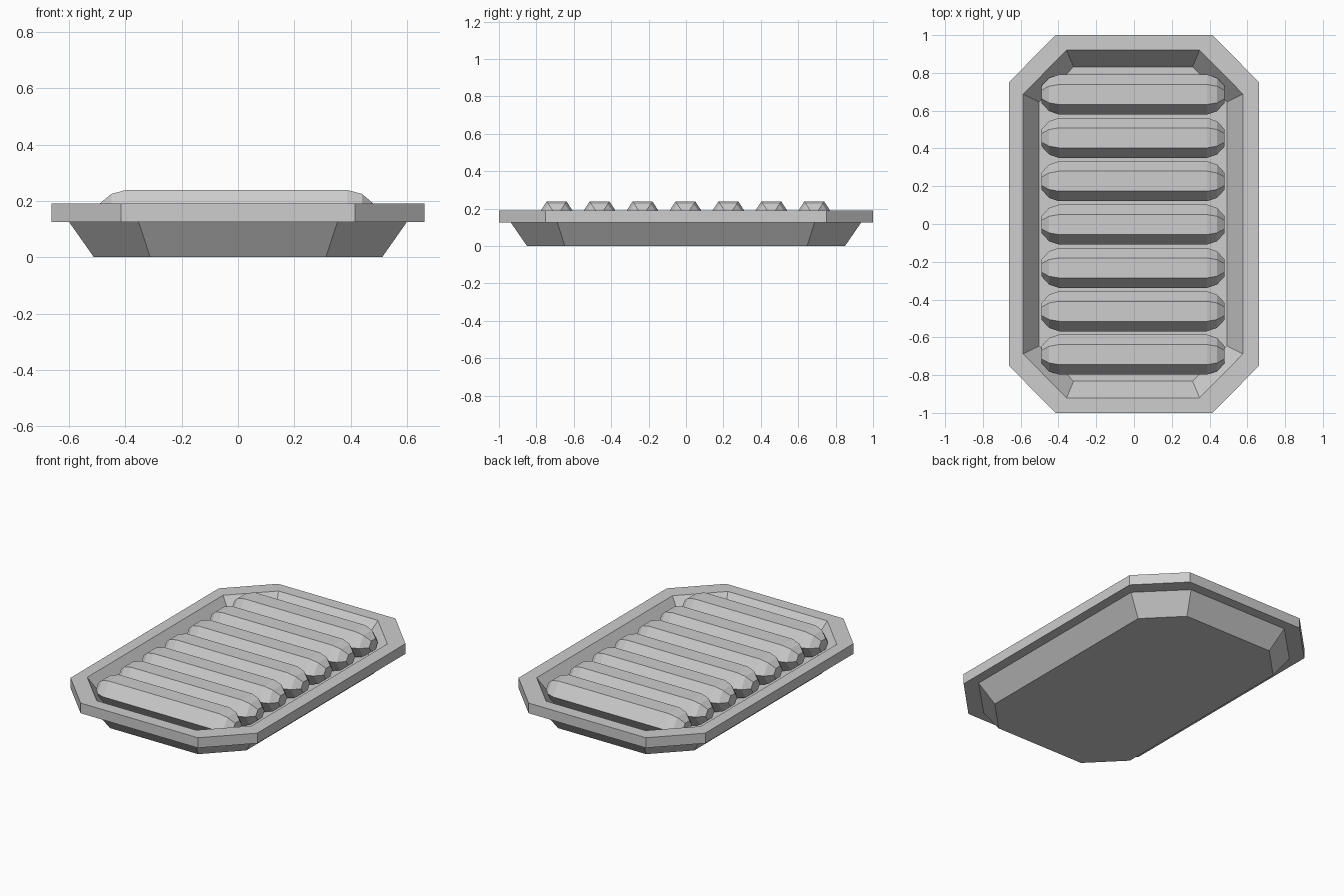
import bpy
import bmesh
from math import cos, sin, radians

old = bpy.data.objects.get("Cube")
if old:
    bpy.data.objects.remove(old, do_unlink=True)

GREY = (0.61, 0.61, 0.61, 1.0)
grey = bpy.data.materials.new("light grey")
grey.use_nodes = True
grey.diffuse_color = GREY
grey.node_tree.nodes["Principled BSDF"].inputs["Base Color"].default_value = GREY


def loft(name, rings):
    """Join rings of points with quads and cap both ends."""
    bm = bmesh.new()
    loops = [[bm.verts.new(p) for p in ring] for ring in rings]
    n = len(loops[0])
    for a, b in zip(loops, loops[1:]):
        for i in range(n):
            j = (i + 1) % n
            bm.faces.new((a[i], a[j], b[j], b[i]))
    bm.faces.new(loops[0][::-1])
    bm.faces.new(loops[-1])
    bmesh.ops.recalc_face_normals(bm, faces=bm.faces)
    mesh = bpy.data.meshes.new(name)
    bm.to_mesh(mesh)
    bm.free()
    mesh.materials.append(grey)
    obj = bpy.data.objects.new(name, mesh)
    bpy.context.collection.objects.link(obj)
    return obj


def octagon(hx, hy, fx, fy, z, cx=0.0):
    """Rectangle with cut corners; fx and fy are half the straight edges."""
    quarter = [(hx, fy), (fx, hy)]
    pts = quarter + [(-x, y) for x, y in quarter[::-1]]
    pts += [(-x, -y) for x, y in pts]
    return [(x + cx, y, z) for x, y in pts]


# Tray: outside of the basin, overhanging rim, sloped inside and floor
SHIFT = -0.005
loft("tray", [
    octagon(0.512, 0.85, 0.312, 0.647, 0.0),
    octagon(0.60, 0.936, 0.353, 0.688, 0.125),
    octagon(0.662, 1.0, 0.416, 0.75, 0.125),
    octagon(0.662, 1.0, 0.416, 0.75, 0.19),
    octagon(0.582, 0.92, 0.352, 0.688, 0.19, SHIFT),
    octagon(0.497, 0.832, 0.315, 0.645, 0.07, SHIFT),
])

# Slats: six-sided bars with tapered ends
HALF_WIDTH, HALF_HEIGHT, MID_Z = 0.106, 0.082, 0.157
TAPER = [(0.485, 0.42), (0.445, 0.83), (0.392, 1.0)]


def section(x, y, scale):
    return [(x + SHIFT, y + HALF_WIDTH * scale * cos(radians(60 * k)),
             MID_Z + HALF_HEIGHT * scale * sin(radians(60 * k)) / sin(radians(60)))
            for k in range(6)]


for i in range(7):
    y = (i - 3) * 0.2295 - 0.003
    stations = [(-x, s) for x, s in TAPER] + TAPER[::-1]
    loft(f"slat_{i + 1}", [section(x, y, s) for x, s in stations])
